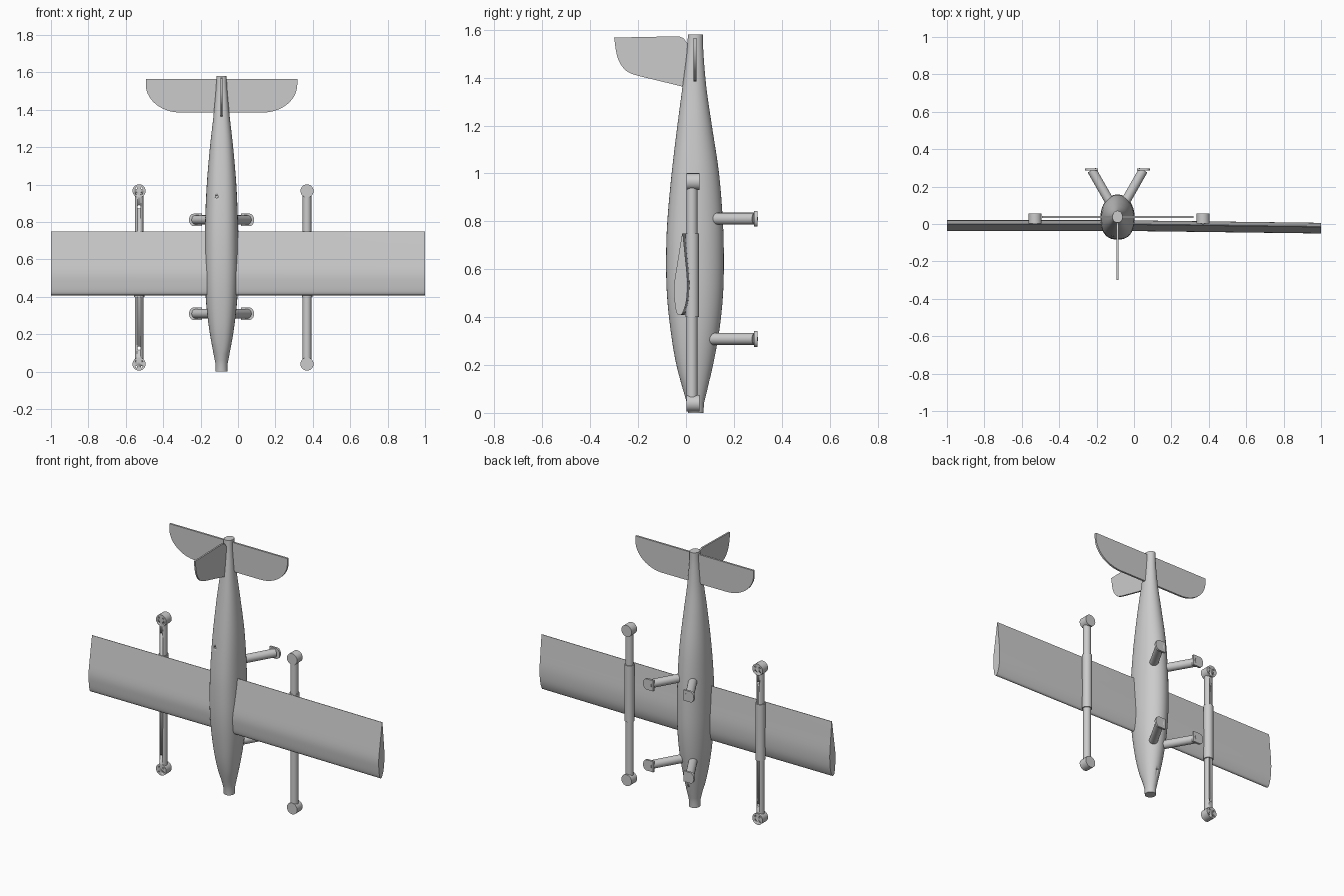
import bpy, bmesh, math
from mathutils import Vector

if "Cube" in bpy.data.objects:
    bpy.data.objects.remove(bpy.data.objects["Cube"])

CX = -0.088  # fuselage centreline


def finish(name, bm, angle=35):
    bmesh.ops.recalc_face_normals(bm, faces=bm.faces)
    me = bpy.data.meshes.new(name)
    bm.to_mesh(me)
    bm.free()
    ob = bpy.data.objects.new(name, me)
    bpy.context.collection.objects.link(ob)
    bpy.ops.object.select_all(action='DESELECT')
    ob.select_set(True)
    bpy.context.view_layer.objects.active = ob
    bpy.ops.object.shade_smooth_by_angle(angle=math.radians(angle))
    return ob


def loft(name, rings):
    bm = bmesh.new()
    vs = [[bm.verts.new(p) for p in r] for r in rings]
    n = len(vs[0])
    for a, b in zip(vs, vs[1:]):
        for i in range(n):
            bm.faces.new((a[i], a[(i + 1) % n], b[(i + 1) % n], b[i]))
    bm.faces.new(vs[0])
    bm.faces.new(vs[-1])
    return finish(name, bm)


def smooth(pts, steps):
    """Catmull-Rom interpolation through the points."""
    pts = [Vector(p) for p in pts]
    out = []
    for i in range(len(pts) - 1):
        a, b, c, d = (pts[max(i - 1, 0)], pts[i], pts[i + 1], pts[min(i + 2, len(pts) - 1)])
        for s in range(steps):
            t = s / steps
            out.append(0.5 * (2 * b + (c - a) * t + (2 * a - 5 * b + 4 * c - d) * t * t
                              + (3 * b - a - 3 * c + d) * t ** 3))
    return out + [pts[-1]]


def rod(name, p, q, r, n=32):
    p, q = Vector(p), Vector(q)
    rot = (q - p).to_track_quat('Z', 'Y')
    ring = [rot @ Vector((r * math.cos(2 * math.pi * i / n), r * math.sin(2 * math.pi * i / n), 0))
            for i in range(n)]
    return loft(name, [[p + v for v in ring], [q + v for v in ring]])


def cut(ob, cutter):
    cutter.hide_render = True
    m = ob.modifiers.new("cut", 'BOOLEAN')
    m.operation, m.object, m.solver = 'DIFFERENCE', cutter, 'EXACT'
    bpy.context.view_layer.objects.active = ob
    bpy.ops.object.modifier_apply(modifier=m.name)
    bpy.data.objects.remove(cutter)


# Fuselage stations: z, half width, front y, back y
stations = [(0.04, .032, .004, .075), (0.2, .062, -.04, .113), (0.35, .081, -.065, .14),
            (0.5, .09, -.08, .155), (0.65, .091, -.083, .158), (0.8, .088, -.078, .154),
            (1.0, .079, -.06, .138), (1.2, .062, -.036, .108), (1.36, .044, -.015, .085),
            (1.5, .031, .003, .073), (1.58, .027, .008, .071)]
rings = []
for z, w, y0, y1 in [Vector((0, .032, .008, .073))] + smooth(stations, 5):
    ring = []
    for i in range(64):
        c, s = math.cos(i * math.pi / 32), math.sin(i * math.pi / 32)
        e = 2 / (2.5 if s < 0 and z > 0.1 else 2.0)
        ring.append((CX + w * math.copysign(abs(c) ** e, c),
                     (y0 + y1) / 2 + (y1 - y0) / 2 * math.copysign(abs(s) ** e, s), z))
    rings.append(ring)
fuselage = loft("fuselage", rings)

# Small front port and rear slot in the fuselage
cut(fuselage, rod("port_cutter", (CX - .025, -.1, .935), (CX - .025, -.04, .935), .007, 16))
cut(fuselage, rod("slot_cutter", (CX, .092, .06), (CX, .105, .14), .009, 16))

# Wing: airfoil (z, y), right half drooping slightly forward
foil = smooth([(.75, .001), (.65, .011), (.55, .02), (.47, .016), (.42, .001), (.408, -.012),
               (.42, -.026), (.47, -.034), (.53, -.036), (.62, -.023), (.75, -.002)], 4)
loft("wing", [[(x, y + dy, z) for z, y in foil] for x, dy in ((-1, 0), (CX, 0), (1, -.014))])

# Horizontal tailplane, a thin plate with rounded lower corners
half = [(.405, 1.565)] + [(.22 + .185 * math.cos(a), 1.535 - .15 * math.sin(a))
                          for a in [i * math.pi / 28 for i in range(15)]]
outline = half + [(-x, z) for x, z in reversed(half)]
loft("tailplane", [[(CX + x, y, z) for x, z in outline] for y in (.031, .043)])

# Vertical fin
fin = [(.03, 1.36), (-.01, 1.362)] + [tuple(p) for p in smooth(
    [(-.2, 1.408), (-.245, 1.425), (-.275, 1.46), (-.29, 1.5), (-.3, 1.567)], 4)]
fin += [(-.28, 1.568), (-.03, 1.573), (-.01, 1.565), (.004, 1.545), (.03, 1.53)]
loft("fin", [[(x, y, z) for y, z in fin] for x in (CX - .005, CX + .005)])

# Rotor booms with centre sleeves and end pods; the left one is drilled
for side, x in (("left", -.529), ("right", .369)):
    boom = rod(side + "_boom", (x, .025, .045), (x, .025, .965), .023)
    rod(side + "_boom_sleeve", (x, .026, .4), (x, .026, .75), .028)
    for end, z in (("lower", .04), ("upper", .966)):
        pod = rod(f"{side}_{end}_pod", (x, .002, z), (x, .056, z), .035, 40)
        if side == "left":
            for k in range(4):
                a = math.pi / 4 + k * math.pi / 2
                hx, hz = x + .021 * math.cos(a), z + .021 * math.sin(a)
                cut(pod, rod("hole_cutter", (hx, -.01, hz), (hx, .07, hz), .005, 12))
            hz = z + (.085 if end == "lower" else -.085)
            cut(boom, rod("hole_cutter", (x, -.01, hz), (x, .07, hz), .009, 16))

# Landing legs splayed backwards, each with a rounded foot plate
for level, z in (("lower", .309), ("upper", .811)):
    for side, s in (("left", -1), ("right", 1)):
        rod(f"{side}_{level}_leg", (CX + s * .025, .09, z), (CX + s * .138, .288, z), .025)
        plate = [(-.034, -.033), (.012, -.033)]
        plate += [(.012 + .024 * math.sin(a), -.033 * math.cos(a))
                  for a in [i * math.pi / 12 for i in range(1, 12)]]
        plate += [(.012, .033), (-.034, .033)]
        loft(f"{side}_{level}_foot",
             [[(CX + s * (.138 + u), y, z + v) for u, v in plate] for y in (.285, .298)])
